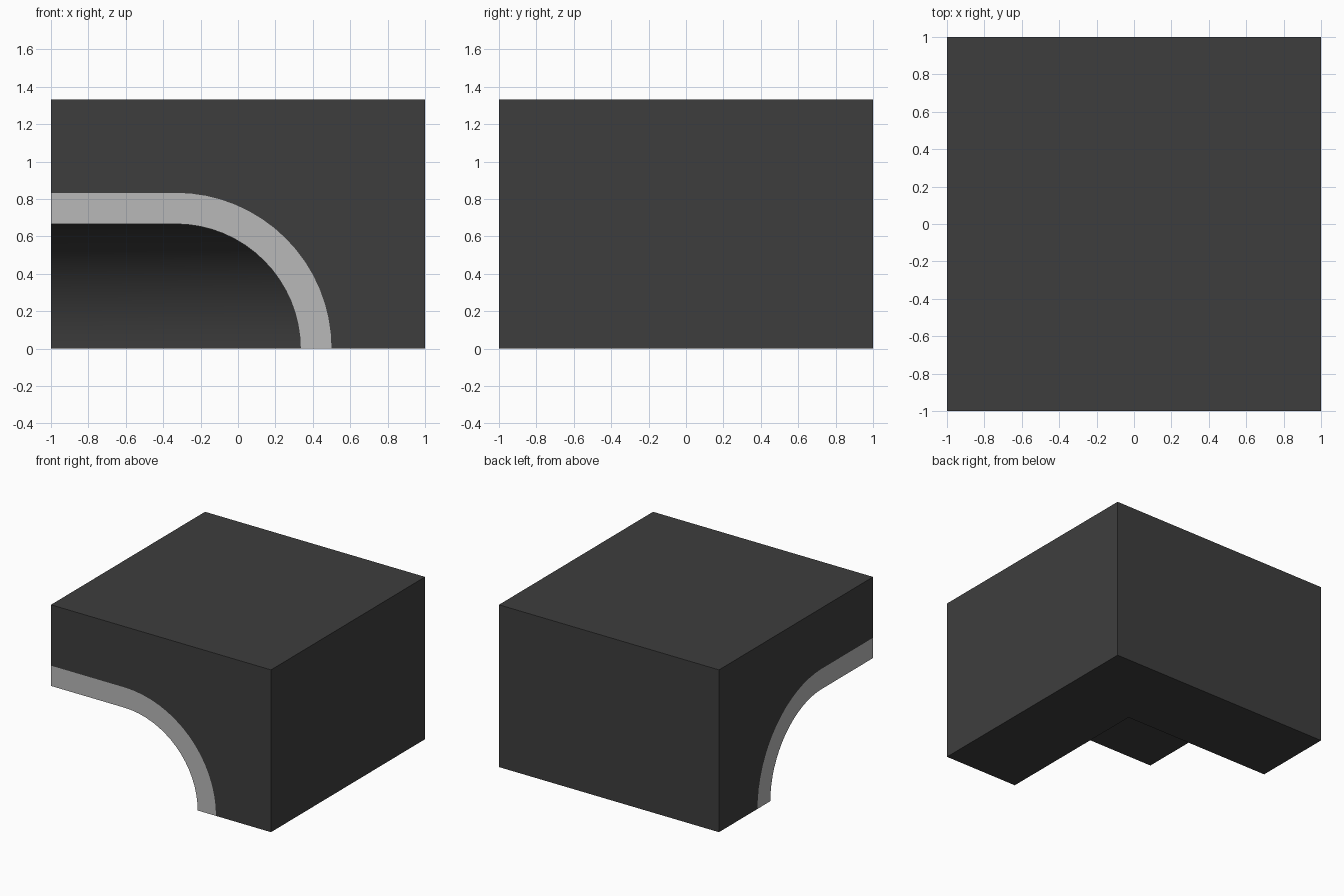
import bpy, bmesh, math

cube = bpy.data.objects.get("Cube")
if cube:
    bpy.data.objects.remove(cube, do_unlink=True)


def material(name, value):
    mat = bpy.data.materials.new(name)
    mat.use_nodes = True
    colour = (value, value, value, 1)
    mat.diffuse_color = colour
    bsdf = mat.node_tree.nodes["Principled BSDF"]
    bsdf.inputs["Base Color"].default_value = colour
    return mat


DARK, LIGHT = 0, 1
HEIGHT = 4 / 3
CENTRE = -1 / 3          # arc centre along the wall
SEGMENTS = 16


def arch(radius):
    """Flat ceiling followed by a quarter arc to the ground, as (x, z)."""
    points = [(-1, radius)]
    for i in range(SEGMENTS + 1):
        a = math.pi / 2 * i / SEGMENTS
        points.append((CENTRE + radius * math.sin(a), radius * math.cos(a)))
    points[-1] = (points[-1][0], 0)
    return points


bm = bmesh.new()


def face(points, mat=DARK, smooth=False):
    """Add a face and its mirror image across the diagonal plane x = y."""
    unique = list(dict.fromkeys(points))
    mirrored = [(y, x, z) for x, y, z in reversed(unique)]
    for side in (unique, mirrored):
        f = bm.faces.new([bm.verts.new(p) for p in side])
        f.material_index = mat
        f.smooth = smooth


inner, outer = arch(2 / 3), arch(5 / 6)

# Vaulted underside, mitred on the diagonal, and the pale arch trim
for i in range(len(inner) - 1):
    (xa, za), (xb, zb) = inner[i:i + 2]
    (xc, zc), (xd, zd) = outer[i:i + 2]
    face([(xa, -1, za), (xb, -1, zb), (xb, xb, zb), (xa, xa, za)], smooth=True)
    face([(xa, -1, za), (xc, -1, zc), (xd, -1, zd), (xb, -1, zb)], LIGHT)

# Dark wall around the trim
face([(x, -1, z) for x, z in outer]
     + [(1, -1, 0), (1, -1, HEIGHT), (-1, -1, HEIGHT)])

# Plain outer wall, half of the top and half of the footing
foot, trim = inner[-1][0], outer[-1][0]
face([(1, -1, 0), (1, 1, 0), (1, 1, HEIGHT), (1, -1, HEIGHT)])
face([(-1, -1, HEIGHT), (1, -1, HEIGHT), (1, 1, HEIGHT)])
face([(foot, -1, 0), (trim, -1, 0), (1, -1, 0), (1, 1, 0), (foot, foot, 0)])

bmesh.ops.remove_doubles(bm, verts=bm.verts, dist=1e-4)
bmesh.ops.dissolve_degenerate(bm, edges=bm.edges, dist=1e-5)
bmesh.ops.recalc_face_normals(bm, faces=bm.faces)

# Keep the mitre and all hard corners crisp
for e in bm.edges:
    on_mitre = all(abs(v.co.x - v.co.y) < 1e-4 for v in e.verts)
    e.smooth = not on_mitre and e.calc_face_angle(math.pi) < math.radians(30)

mesh = bpy.data.meshes.new("corner_arch_block")
bm.to_mesh(mesh)
bm.free()
mesh.materials.append(material("dark_grey", 0.048))
mesh.materials.append(material("light_grey", 0.48))
block = bpy.data.objects.new("corner_arch_block", mesh)
bpy.context.collection.objects.link(block)
